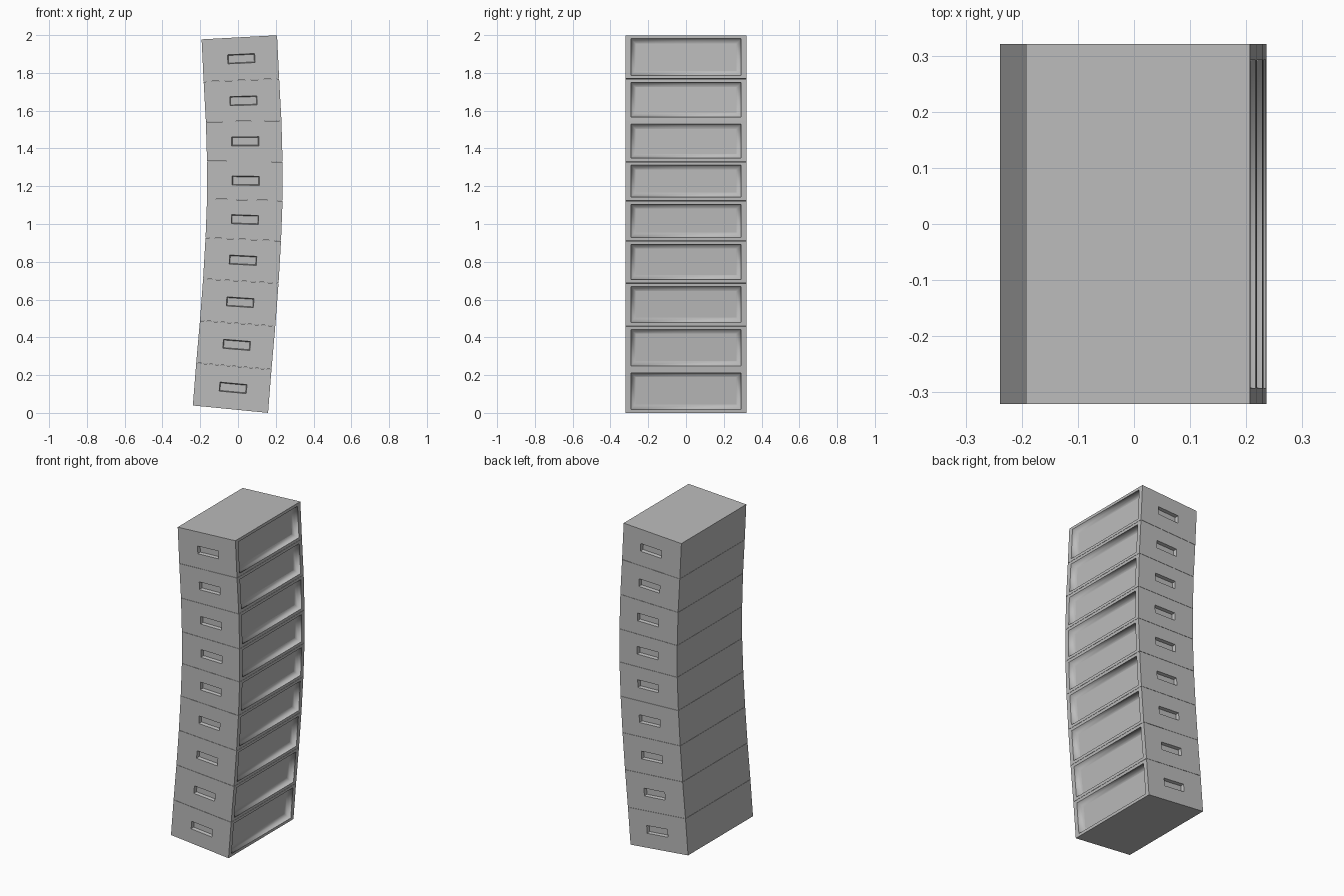
import bpy, bmesh
from math import radians, sin, cos
from mathutils import Vector

cube = bpy.data.objects.get("Cube")
if cube:
    bpy.data.objects.remove(cube, do_unlink=True)

# One flat grey for the whole stack
grey = bpy.data.materials.new("cabinet grey")
grey.use_nodes = True
colour = (0.5, 0.5, 0.5, 1)
grey.diffuse_color = colour
grey.node_tree.nodes["Principled BSDF"].inputs["Base Color"].default_value = colour

HALF_W, HALF_D, GAP = 0.2, 0.321, 0.0007

# Joints between cabinets: centre x, centre z, tilt in degrees
JOINTS = [
    (-0.04, 0.019, -5.6), (-0.022, 0.247, -5.0), (-0.002, 0.474, -4.2),
    (0.015, 0.698, -3.3), (0.028, 0.919, -2.4), (0.036, 1.128, -1.4),
    (0.036, 1.331, -0.3), (0.03, 1.544, 1.0), (0.018, 1.761, 2.2),
    (0.007, 1.989, 3.1),
]


def joint_line(joint, offset):
    """Left and right ends of a joint, shifted slightly along its normal."""
    x, z, tilt = joint
    a = radians(tilt)
    along = Vector((cos(a), 0, sin(a)))
    centre = Vector((x, 0, z)) + offset * Vector((-sin(a), 0, cos(a)))
    return centre - along * HALF_W, centre + along * HALF_W


def step(bm, face, thickness, depth, smooth=False):
    """Inset a face and push it inwards."""
    made = bmesh.ops.inset_individual(
        bm, faces=[face], thickness=thickness, depth=-depth, use_even_offset=True)
    for f in made["faces"]:
        f.smooth = smooth
    face.smooth = smooth


def handle_pocket(bm, face, right, up):
    """Sunken grip in the middle of a side panel."""
    centre = face.calc_center_median() + right * 0.005
    step(bm, face, 0.02, 0)
    for v in face.verts:
        d = v.co - centre
        v.co = (centre + right * (0.072 if d.dot(right) > 0 else -0.072)
                + up * (0.024 if d.dot(up) > 0 else -0.024))
    step(bm, face, 0.004, 0.02)


def cabinet(name, lower, upper):
    bl, br = joint_line(lower, GAP)
    tl, tr = joint_line(upper, -GAP)
    bm = bmesh.new()
    front, back = [[bm.verts.new(p + Vector((0, y, 0))) for p in (bl, br, tr, tl)]
                   for y in (-HALF_D, HALF_D)]
    front_face = bm.faces.new(front)
    back_face = bm.faces.new(back[::-1])
    sides = [bm.faces.new((front[i], back[i], back[(i + 1) % 4], front[(i + 1) % 4]))
             for i in range(4)]
    bmesh.ops.recalc_face_normals(bm, faces=bm.faces)
    bm.normal_update()

    # Grips on both end panels
    right = (br - bl + tr - tl).normalized()
    up = Vector((-right.z, 0, right.x))
    for panel in (front_face, back_face):
        handle_pocket(bm, panel, right, up)

    # Shallow open mouth: rim wider at the ends, softly rounded back
    mouth = sides[1]
    step(bm, mouth, 0.018, 0)
    for v in mouth.verts:
        v.co.y *= 0.965
    step(bm, mouth, 0.004, 0.022, True)
    step(bm, mouth, 0.02, 0.008, True)
    mouth.smooth = False

    mesh = bpy.data.meshes.new(name)
    bm.to_mesh(mesh)
    bm.free()
    mesh.materials.append(grey)
    bpy.context.collection.objects.link(bpy.data.objects.new(name, mesh))


for i, (lower, upper) in enumerate(zip(JOINTS, JOINTS[1:])):
    cabinet(f"cabinet_{i + 1}", lower, upper)
